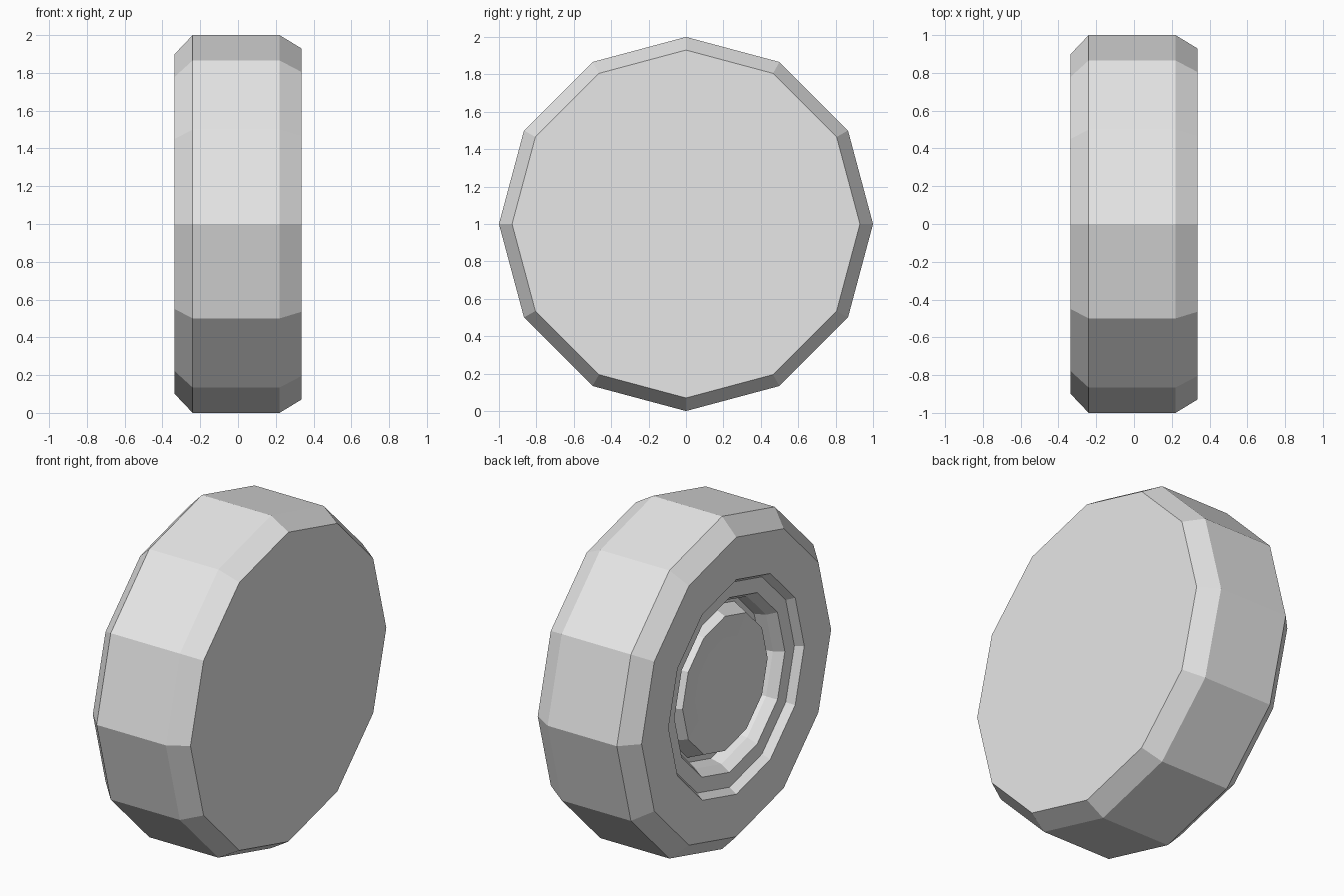
import bpy, bmesh, math

cube = bpy.data.objects.get("Cube")
if cube:
    bpy.data.objects.remove(cube, do_unlink=True)

SIDES = 12


def make_material(name, color):
    mat = bpy.data.materials.new(name)
    mat.use_nodes = True
    mat.diffuse_color = color
    mat.node_tree.nodes["Principled BSDF"].inputs["Base Color"].default_value = color
    return mat


def lathe_x(name, profile, mat):
    """Turn (x, radius) points around the wheel axle and cap both ends."""
    bm = bmesh.new()
    rings = []
    for x, r in profile:
        ring = []
        for i in range(SIDES):
            a = math.tau * i / SIDES
            ring.append(bm.verts.new((x, r * math.sin(a), 1 + r * math.cos(a))))
        rings.append(ring)
    for a, b in zip(rings, rings[1:]):
        for i in range(SIDES):
            j = (i + 1) % SIDES
            bm.faces.new((a[i], a[j], b[j], b[i]))
    bm.faces.new(rings[0])
    bm.faces.new(rings[-1])
    bmesh.ops.recalc_face_normals(bm, faces=bm.faces[:])
    mesh = bpy.data.meshes.new(name)
    bm.to_mesh(mesh)
    bm.free()
    mesh.materials.append(mat)
    obj = bpy.data.objects.new(name, mesh)
    bpy.context.collection.objects.link(obj)
    return obj


grey = make_material("light grey", (0.8, 0.8, 0.8, 1))

# Tyre: flat inner wall, tread, then the outer wall
tyre = [(0.335, 0.93), (0.22, 1.0), (-0.24, 1.0), (-0.335, 0.9)]
# Stepped rim going into the wheel
rim = [(-0.335, 0.645), (-0.29, 0.615), (-0.29, 0.525), (-0.235, 0.49),
       (-0.165, 0.475)]
# Raised hub with a shallow dish
hub = [(-0.165, 0.445), (-0.26, 0.404), (-0.25, 0.27)]

lathe_x("wheel", tyre + rim + hub, grey)
